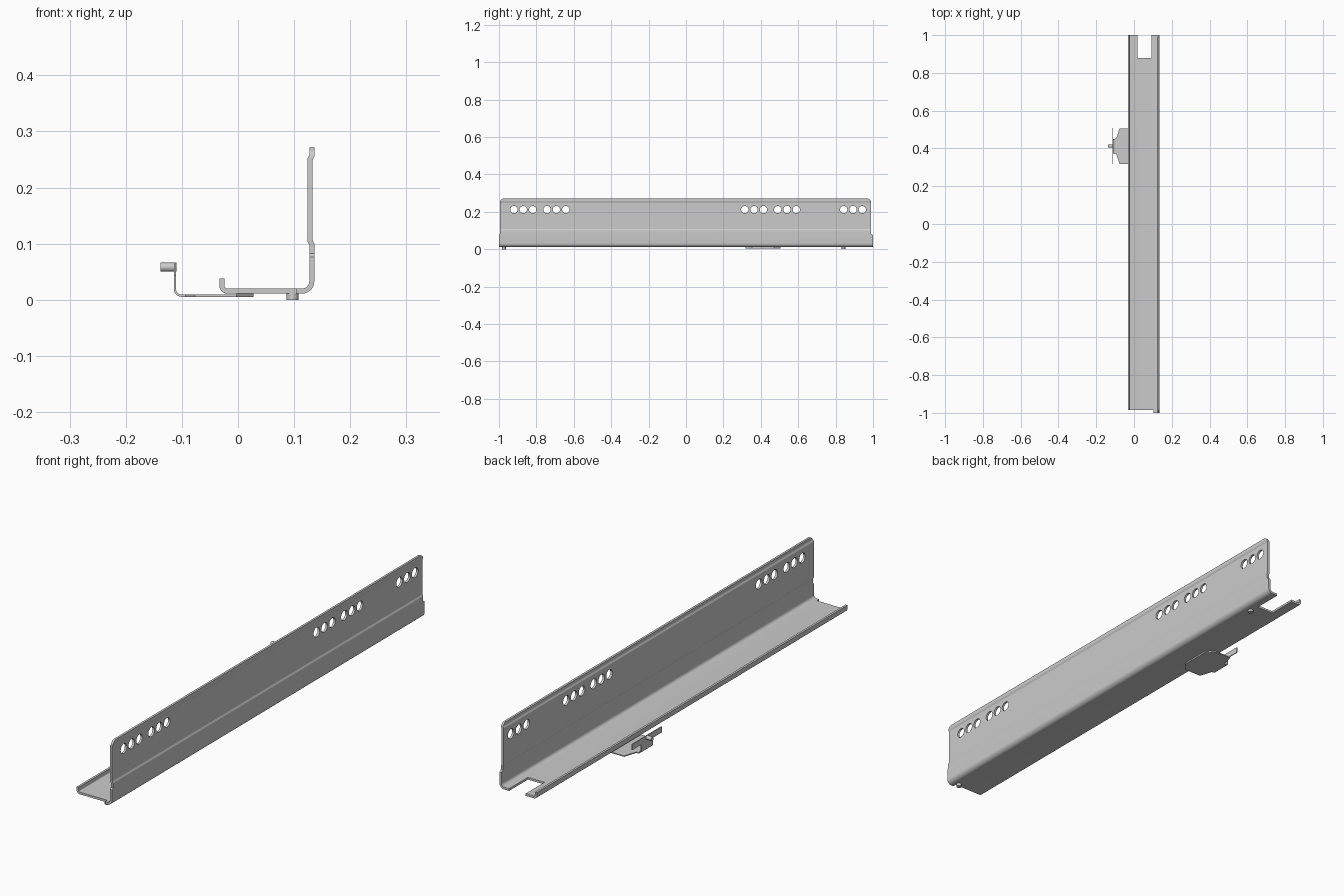
import bpy, bmesh, math
from mathutils import Vector

if "Cube" in bpy.data.objects:
    bpy.data.objects.remove(bpy.data.objects["Cube"])

AXES = {'x': lambda u, v, d: (d, u, v),
        'y': lambda u, v, d: (u, d, v),
        'z': lambda u, v, d: (u, v, d)}


def fillet(corners, seg=6, closed=False):
    """Corners are (u, v) or (u, v, radius); rounds those with a radius."""
    out, n = [], len(corners)
    for i, c in enumerate(corners):
        p = Vector(c[:2])
        if len(c) < 3 or (not closed and i in (0, n - 1)):
            out.append(p)
            continue
        r = c[2]
        a = (Vector(corners[i - 1][:2]) - p).normalized()
        b = (Vector(corners[(i + 1) % n][:2]) - p).normalized()
        half = a.angle(b) / 2
        mid = p + (a + b).normalized() * r / math.sin(half)
        s = p + a * r / math.tan(half) - mid
        e = p + b * r / math.tan(half) - mid
        for k in range(seg + 1):
            t = k / seg
            w = s.angle(e)
            out.append(mid + (s * math.sin((1 - t) * w) + e * math.sin(t * w)) / math.sin(w))
    return out


def ribbon(line, t):
    """Closed outline of a sheet of thickness t around a centre line."""
    left, right = [], []
    for i, p in enumerate(line):
        d0 = (p - line[i - 1]).normalized() if i else None
        d1 = (line[i + 1] - p).normalized() if i < len(line) - 1 else d0
        d0 = d0 or d1
        m = (d0 + d1).normalized()
        nrm = Vector((-m.y, m.x)) * (t / 2 / m.dot(d1))
        left.append(p + nrm)
        right.append(p - nrm)
    return left + right[::-1]


def prisms(name, outlines, axis, a, b):
    bm = bmesh.new()
    for pts in outlines:
        lo = [bm.verts.new(AXES[axis](p[0], p[1], a)) for p in pts]
        hi = [bm.verts.new(AXES[axis](p[0], p[1], b)) for p in pts]
        bm.faces.new(lo)
        bm.faces.new(hi[::-1])
        for i in range(len(pts)):
            j = (i + 1) % len(pts)
            bm.faces.new((lo[i], hi[i], hi[j], lo[j]))
    bmesh.ops.recalc_face_normals(bm, faces=bm.faces)
    me = bpy.data.meshes.new(name)
    bm.to_mesh(me)
    bm.free()
    ob = bpy.data.objects.new(name, me)
    bpy.context.collection.objects.link(ob)
    return ob


def rect(u0, v0, u1, v1):
    return [(u0, v0), (u1, v0), (u1, v1), (u0, v1)]


def circle(u, v, r, n=24):
    return [(u + r * math.cos(2 * math.pi * k / n), v + r * math.sin(2 * math.pi * k / n))
            for k in range(n)]


def boolean(ob, cutter, op):
    m = ob.modifiers.new("cut", 'BOOLEAN')
    m.object, m.operation, m.solver = cutter, op, 'EXACT'
    bpy.context.view_layer.objects.active = ob
    bpy.ops.object.modifier_apply(modifier=m.name)
    bpy.data.objects.remove(cutter)


# rail: bent sheet with lip, floor and slightly jogged wall
line = fillet([(-0.0285, 0.038), (-0.0285, 0.0155, 0.009), (0.1315, 0.0155, 0.017),
               (0.1315, 0.099), (0.128, 0.106), (0.128, 0.25), (0.1315, 0.257), (0.1315, 0.271)])
rail = prisms("rail", [ribbon(line, 0.009)], 'y', -1, 1)

# side silhouette with rounded upper corners
side = fillet([(-1.001, -0.01), (1.001, -0.01), (1.001, 0.075), (0.99, 0.082), (0.99, 0.2712, 0.02),
               (-0.994, 0.2712, 0.02), (-0.994, 0.082), (-1.001, 0.075)], closed=True)
boolean(rail, prisms("side_cutter", [side], 'x', -0.2, 0.3), 'INTERSECT')

# rear notch and short floor front
boolean(rail, prisms("notch_cutter", [rect(0.018, 0.88, 0.092, 1.1),
                                      rect(-0.1, -1.1, 0.104, -0.985)], 'z', -0.05, 0.1), 'DIFFERENCE')

# screw holes in groups of three
holes = [circle(y + k * 0.05, 0.212, 0.0195)
         for y in (-0.92, -0.743, 0.314, 0.49, 0.843) for k in range(3)]
boolean(rail, prisms("hole_cutter", holes, 'x', 0.1, 0.16), 'DIFFERENCE')

# pegs under the floor
prisms("front_peg", [circle(0.097, -0.974, 0.0105)], 'z', 0, 0.012)
prisms("rear_peg", [circle(0.097, 0.842, 0.0105)], 'z', 0.002, 0.012)

# clip bracket: plate under the floor, neck bent upward
arm = fillet([(0.028, 0.0072), (-0.1125, 0.0072, 0.012), (-0.1125, 0.05)])
bracket = prisms("clip_bracket", [ribbon(arm, 0.004)], 'y', 0.3, 0.52)
half = [(0.03, 0.058), (-0.003, 0.0935), (-0.077, 0.0935), (-0.094, 0.04), (-0.13, 0.036)]
plan = [(x, 0.412 + w) for x, w in half] + [(x, 0.412 - w) for x, w in half[::-1]]
boolean(bracket, prisms("plan_cutter", [plan], 'z', -0.05, 0.1), 'INTERSECT')
prisms("clip_pad", [[(0.028, 0.354), (0.028, 0.47), (-0.003, 0.505), (-0.003, 0.319)]],
       'z', 0.0085, 0.0115)

# clip crossbar and pin
prisms("clip_bar", [rect(0.318, 0.043, 0.507, 0.066)], 'x', -0.1145, -0.1105)
prisms("clip_pin", [circle(0.412, 0.058, 0.008)], 'x', -0.138, -0.11)

# smooth bends, sharp edges
bpy.ops.object.select_all(action='DESELECT')
for ob in bpy.context.scene.objects:
    ob.select_set(True)
bpy.context.view_layer.objects.active = rail
bpy.ops.object.shade_smooth_by_angle(angle=math.radians(25))
